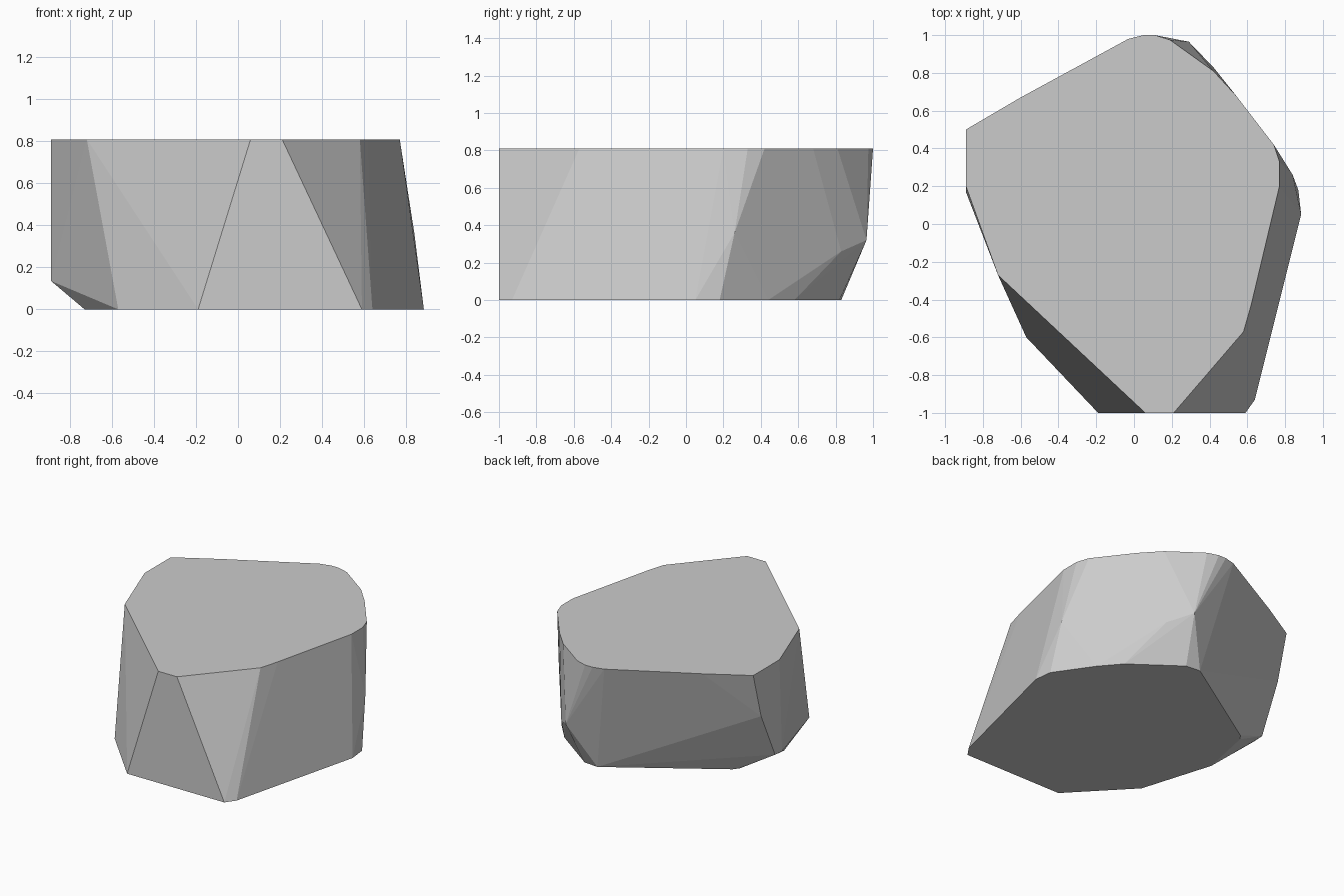
import bpy, bmesh, math

if "Cube" in bpy.data.objects:
    bpy.data.objects.remove(bpy.data.objects["Cube"])

TOP_Z = 0.81

# Flat top outline (x, y)
top = [(-0.89, 0.5), (-0.6, 0.67), (-0.03, 0.98), (0.05, 1.0), (0.11, 1.0),
       (0.19, 0.975), (0.42, 0.81), (0.54, 0.68), (0.74, 0.42), (0.77, 0.33),
       (0.77, 0.2), (0.62, -0.43), (0.58, -0.57), (0.21, -1), (0.06, -1),
       (-0.72, -0.27), (-0.89, 0.2)]

# Flat base outline (x, y)
base = [(-0.19, -1), (0.59, -1), (0.64, -0.93), (0.885, 0.05), (0.87, 0.18),
        (0.69, 0.44), (0.57, 0.58), (0.24, 0.82), (0.13, 0.83),
        (-0.62, 0.35), (-0.65, 0.31), (-0.73, -0.08), (-0.57, -0.6)]

# Chipped corners between base and top (x, y, z)
corners = [(-0.89, 0.17, 0.135), (-0.89, 0.25, 0.14), (-0.89, 0.41, 0.48),
           (0.29, 0.965, 0.32), (0.42, 0.83, 0.26), (0.84, 0.26, 0.36)]

# Faceted stone: convex hull with flat facets merged
bm = bmesh.new()
points = [(x, y, TOP_Z) for x, y in top] + [(x, y, 0) for x, y in base] + corners
for p in points:
    bm.verts.new(p)
hull = bmesh.ops.convex_hull(bm, input=bm.verts[:])
loose = [v for v in bm.verts if not v.link_faces]
bmesh.ops.delete(bm, geom=loose, context='VERTS')
bmesh.ops.dissolve_limit(bm, angle_limit=math.radians(1),
                         verts=bm.verts[:], edges=bm.edges[:])
bmesh.ops.recalc_face_normals(bm, faces=bm.faces[:])

mesh = bpy.data.meshes.new("stone_block")
bm.to_mesh(mesh)
bm.free()
stone = bpy.data.objects.new("stone_block", mesh)
bpy.context.collection.objects.link(stone)
